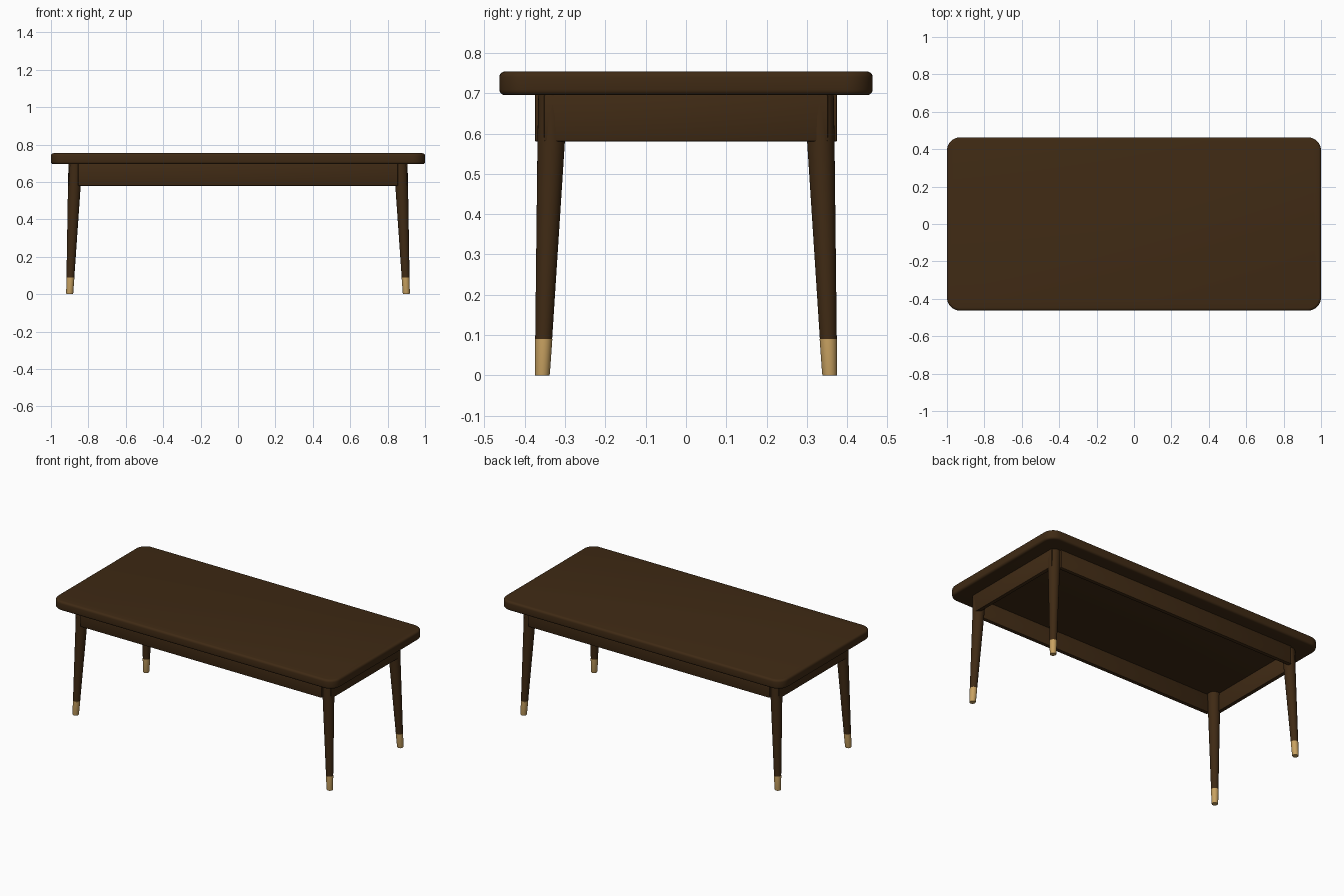
import bpy, bmesh, math

if "Cube" in bpy.data.objects:
    bpy.data.objects.remove(bpy.data.objects["Cube"])


def material(name, rgb):
    m = bpy.data.materials.new(name)
    m.diffuse_color = (*rgb, 1)
    m.use_nodes = True
    m.node_tree.nodes["Principled BSDF"].inputs["Base Color"].default_value = m.diffuse_color
    return m


wood = material("dark walnut", (0.05, 0.023, 0.007))
brass = material("brass", (0.58, 0.36, 0.12))


def finish(bm, name, mat, bevel=0.0, segments=3):
    bmesh.ops.recalc_face_normals(bm, faces=bm.faces)
    mesh = bpy.data.meshes.new(name)
    bm.to_mesh(mesh)
    bm.free()
    mesh.materials.append(mat)
    ob = bpy.data.objects.new(name, mesh)
    bpy.context.collection.objects.link(ob)
    bpy.ops.object.select_all(action='DESELECT')
    ob.select_set(True)
    bpy.context.view_layer.objects.active = ob
    if bevel:
        b = ob.modifiers.new("bevel", 'BEVEL')
        b.width = bevel
        b.segments = segments
        b.limit_method = 'ANGLE'
        b.angle_limit = math.radians(40)
        bpy.ops.object.modifier_apply(modifier=b.name)
    bpy.ops.object.shade_smooth_by_angle(angle=math.radians(35))
    return ob


def panel(name, x0, x1, y0, y1, z0, z1):
    bm = bmesh.new()
    bmesh.ops.create_cube(bm, size=1)
    for v in bm.verts:
        v.co.x = x1 if v.co.x > 0 else x0
        v.co.y = y1 if v.co.y > 0 else y0
        v.co.z = z1 if v.co.z > 0 else z0
    return finish(bm, name, wood, 0.004, 2)


def tapered(name, sx, sy, rings, mat, sides=32):
    """Splayed round leg section; rings are (z, radius)."""
    bm = bmesh.new()
    loops = []
    for z, r in rings:
        cx, cy = sx * (0.90 - 0.043 * z), sy * (0.3565 - 0.038 * z)
        loops.append([bm.verts.new((cx + r * math.cos(2 * math.pi * i / sides),
                                    cy + r * math.sin(2 * math.pi * i / sides), z))
                      for i in range(sides)])
    for a, b in zip(loops, loops[1:]):
        for i in range(sides):
            j = (i + 1) % sides
            bm.faces.new((a[i], a[j], b[j], b[i]))
    bm.faces.new(loops[0])
    bm.faces.new(loops[-1])
    return finish(bm, name, mat)


# Tabletop: rounded rectangle with softened edges
W, D, R, N = 1.0, 0.463, 0.07, 10
bm = bmesh.new()
outline = []
for k, (sx, sy) in enumerate(((1, 1), (-1, 1), (-1, -1), (1, -1))):
    for i in range(N + 1):
        a = math.pi / 2 * (k + i / N)
        outline.append(bm.verts.new((sx * (W - R) + R * math.cos(a),
                                     sy * (D - R) + R * math.sin(a), 0.695)))
base = bm.faces.new(outline)
ext = bmesh.ops.extrude_face_region(bm, geom=[base], use_keep_orig=True)
for v in ext["geom"]:
    if isinstance(v, bmesh.types.BMVert):
        v.co.z = 0.754
finish(bm, "tabletop", wood, 0.014, 4)

# Aprons under the top
for s, n in ((-1, "front"), (1, "back")):
    y = sorted((s * 0.350, s * 0.375))
    panel(n + "_apron", -0.855, 0.855, y[0], y[1], 0.58, 0.697)
for s, n in ((-1, "left"), (1, "right")):
    x = sorted((s * 0.882, s * 0.907))
    panel(n + "_apron", x[0], x[1], -0.352, 0.352, 0.58, 0.697)

# Legs with brass feet
for sx, xn in ((-1, "left"), (1, "right")):
    for sy, yn in ((-1, "front"), (1, "back")):
        tapered(f"{yn}_{xn}_leg", sx, sy, [(0.09, 0.0210), (0.58, 0.034), (0.70, 0.0365)], wood)
        tapered(f"{yn}_{xn}_foot", sx, sy, [(0.0, 0.0175), (0.004, 0.0187), (0.09, 0.0215)], brass)
